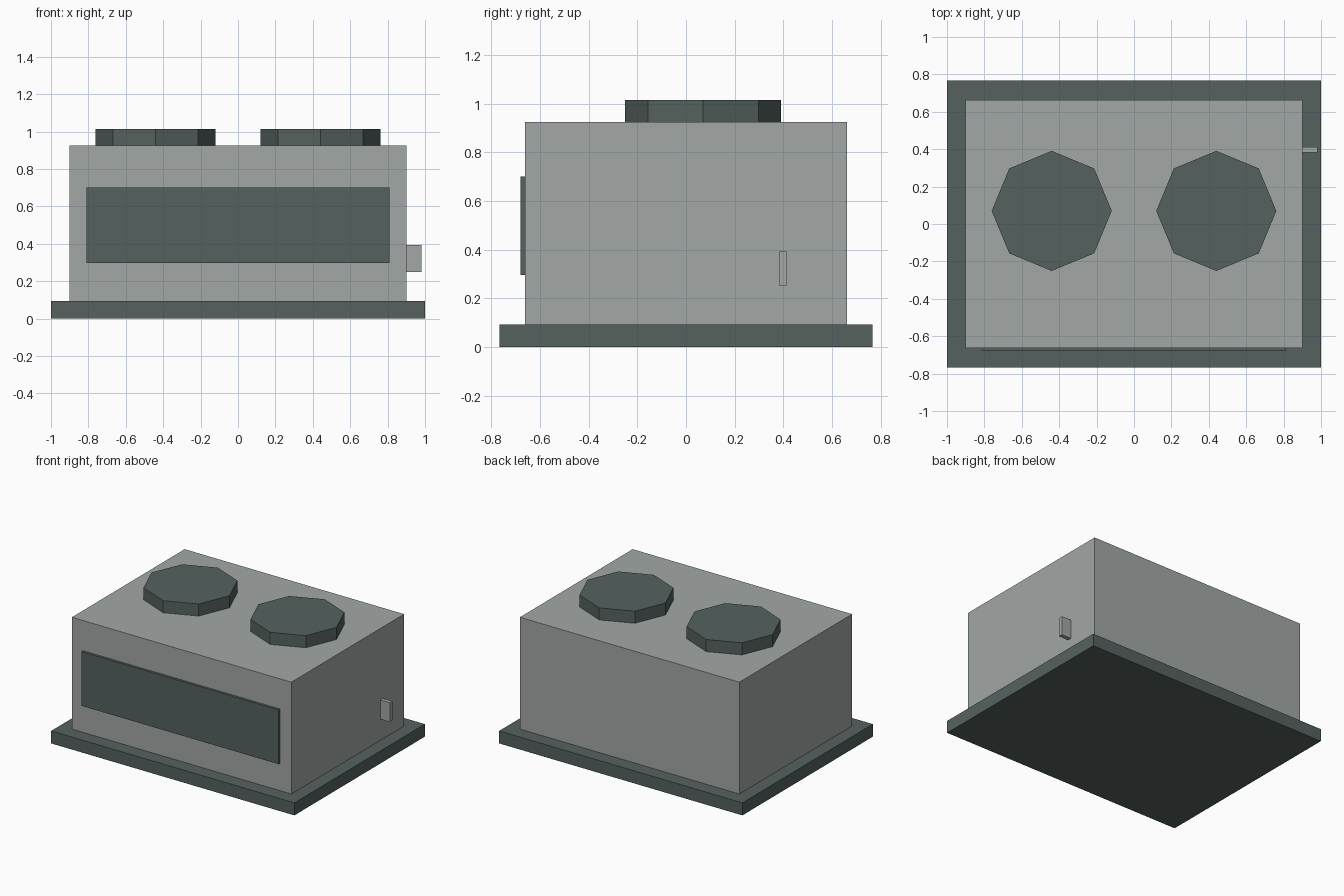
import bpy
import math

if "Cube" in bpy.data.objects:
    bpy.data.objects.remove(bpy.data.objects["Cube"])


def make_material(name, rgb):
    mat = bpy.data.materials.new(name)
    mat.diffuse_color = (*rgb, 1.0)
    mat.use_nodes = True
    mat.node_tree.nodes["Principled BSDF"].inputs["Base Color"].default_value = mat.diffuse_color
    return mat


light_grey = make_material("light grey metal", (0.36, 0.39, 0.375))
dark_grey = make_material("dark green grey", (0.091, 0.122, 0.115))


def box(name, low, high, mat):
    """Box spanning two opposite corners."""
    centre = [(a + b) / 2 for a, b in zip(low, high)]
    bpy.ops.mesh.primitive_cube_add(size=1, location=centre)
    obj = bpy.context.object
    obj.name = name
    obj.scale = [b - a for a, b in zip(low, high)]
    bpy.ops.object.transform_apply(location=False, rotation=False, scale=True)
    obj.data.materials.append(mat)
    return obj


# Base slab and main housing
box("base_slab", (-1, -0.766, 0), (1, 0.766, 0.093), dark_grey)
box("housing", (-0.902, -0.662, 0.093), (0.902, 0.662, 0.924), light_grey)

# Front grille panel
box("front_panel", (-0.81, -0.68, 0.297), (0.81, -0.662, 0.70), dark_grey)

# Small switch tab on the right side
box("side_switch", (0.902, 0.383, 0.25), (0.98, 0.413, 0.393), light_grey)

# Octagonal fan covers on the roof
for side, x in (("left", -0.44), ("right", 0.44)):
    bpy.ops.mesh.primitive_cylinder_add(
        vertices=8, radius=0.321, depth=0.09, location=(x, 0.07, 0.969))
    fan = bpy.context.object
    fan.name = side + "_fan_cover"
    fan.data.materials.append(dark_grey)
